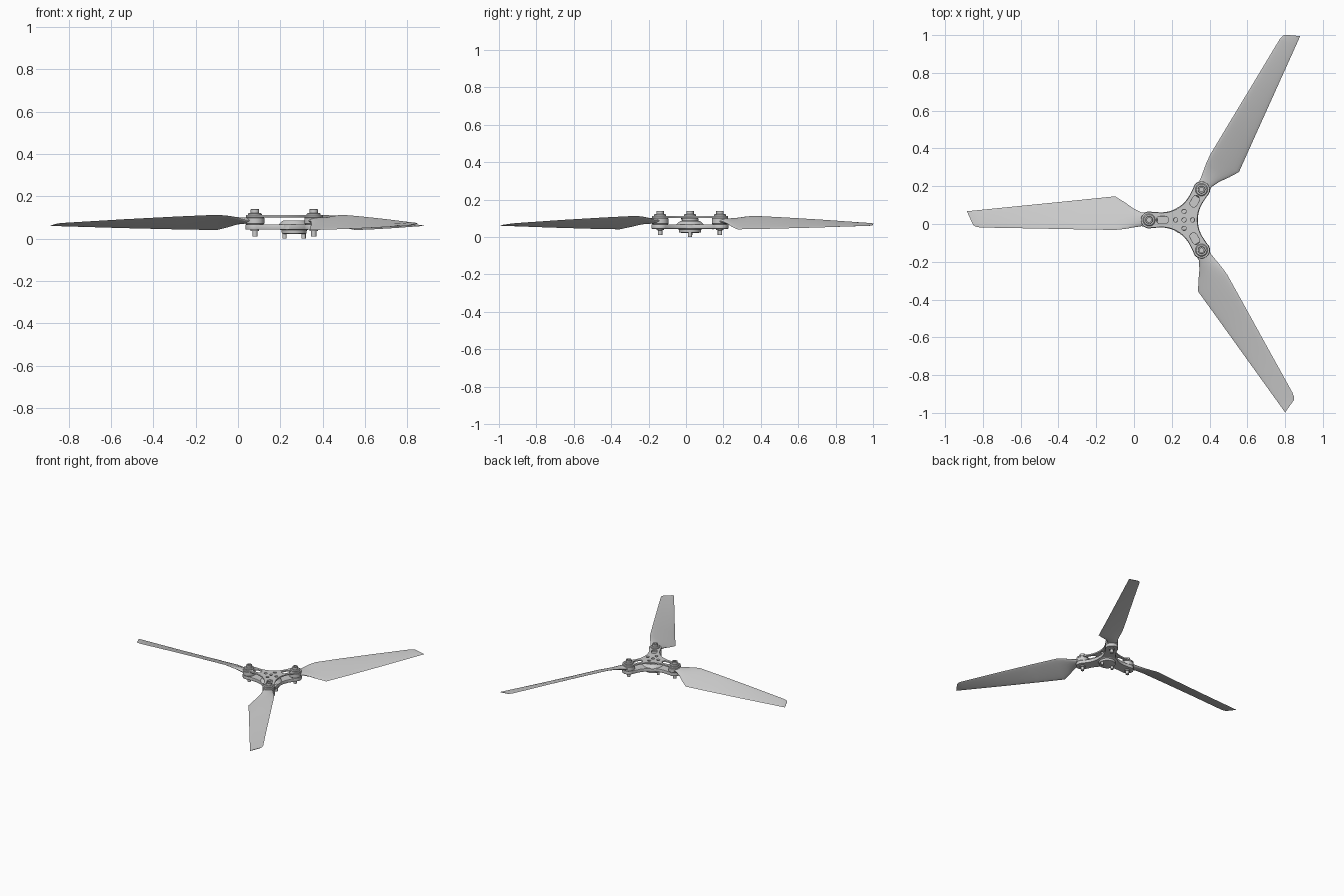
import bpy, bmesh
from math import sin, cos, pi, radians, sqrt
from mathutils import Vector, Matrix

if "Cube" in bpy.data.objects:
    bpy.data.objects.remove(bpy.data.objects["Cube"])

CX, CY = 0.265, 0.0215       # hub axis
ARM = 0.185                  # hub axis to blade pivot
ANGLES = [radians(a) for a in (60, 180, 300)]


def polar(r, a):
    return r * cos(a), r * sin(a)


def finish(name, bm, matrix, angle=30):
    bmesh.ops.recalc_face_normals(bm, faces=bm.faces)
    me = bpy.data.meshes.new(name)
    bm.to_mesh(me)
    bm.free()
    ob = bpy.data.objects.new(name, me)
    bpy.context.collection.objects.link(ob)
    ob.matrix_world = matrix
    smooth(ob, angle)
    return ob


def smooth(ob, angle=30):
    bpy.ops.object.select_all(action='DESELECT')
    ob.select_set(True)
    bpy.context.view_layer.objects.active = ob
    bpy.ops.object.shade_smooth_by_angle(angle=radians(angle))


def skin(bm, rings):
    # closed rings joined into a capped tube
    vs = [[bm.verts.new(p) for p in ring] for ring in rings]
    n = len(vs[0])
    for a, b in zip(vs, vs[1:]):
        for i in range(n):
            j = (i + 1) % n
            bm.faces.new((a[i], a[j], b[j], b[i]))
    bm.faces.new(vs[0])
    bm.faces.new(vs[-1])


def lathe(name, profile, x, y, n=32):
    bm = bmesh.new()
    skin(bm, [[(r * cos(2 * pi * i / n), r * sin(2 * pi * i / n), z)
               for i in range(n)] for r, z in profile])
    return finish(name, bm, Matrix.Translation((x, y, 0)))


def plate(name, outlines, z0, z1, bevel=0.002):
    # flat plate from closed outlines, inner ones become holes
    cu = bpy.data.curves.new(name, 'CURVE')
    cu.dimensions = '2D'
    cu.fill_mode = 'BOTH'
    cu.extrude = (z1 - z0) / 2 - bevel
    cu.bevel_depth = bevel
    cu.bevel_resolution = 1
    cu.offset = -bevel
    for pts in outlines:
        sp = cu.splines.new('POLY')
        sp.points.add(len(pts) - 1)
        for p, (x, y) in zip(sp.points, pts):
            p.co = (x, y, 0, 1)
        sp.use_cyclic_u = True
    ob = bpy.data.objects.new(name, cu)
    bpy.context.collection.objects.link(ob)
    ob.location = (CX, CY, (z0 + z1) / 2)
    bpy.ops.object.select_all(action='DESELECT')
    ob.select_set(True)
    bpy.context.view_layer.objects.active = ob
    bpy.ops.object.convert(target='MESH')
    smooth(bpy.context.view_layer.objects.active)


def y_outline(half, cap, waist):
    # three arms joined by concave arcs, with round ends
    d = (waist - half) / (1 - sin(pi / 3))
    rad = d - waist
    pts = []
    for a in ANGLES:
        px, py = polar(ARM, a)
        t0 = pi - math_asin(half / cap) - 0.15
        for i in range(25):
            x, y = polar(cap, a - t0 + 2 * t0 * i / 24)
            pts.append((px + x, py + y))
        m = a + pi / 3
        ox, oy = polar(d, m)
        for i in range(17):
            x, y = polar(rad, m + pi - radians(-30 + 60 * i / 16) * -1)
            pts.append((ox + x, oy + y, i))
        # arc must run from this arm towards the next one
        arc = [p[:2] for p in pts[-17:]]
        end = Vector(pts[-18][:2])
        if (Vector(arc[0]) - end).length > (Vector(arc[-1]) - end).length:
            arc.reverse()
        pts[-17:] = arc
    return pts


def math_asin(v):
    from math import asin
    return asin(min(1, v))


def circle(x, y, r, n=20):
    return [(x + r * cos(2 * pi * i / n), y + r * sin(2 * pi * i / n)) for i in range(n)]


def slot(a, r0, r1, w):
    pts = []
    for c, s in ((r1 - w, -pi / 2), (r0 + w, pi / 2)):
        for i in range(11):
            x, y = polar(w, s + pi * i / 10)
            x += c
            pts.append((x * cos(a) - y * sin(a), x * sin(a) + y * cos(a)))
    return pts


# hub plates
holes = [circle(*polar(0.045, k * pi / 2), 0.011) for k in range(4)] + [circle(0, 0, 0.011)]
slots = [slot(a, 0.082, 0.146, 0.019) for a in ANGLES]
plate("top_hub_plate", [y_outline(0.038, 0.043, 0.07)] + holes + slots, 0.101, 0.112)
plate("lower_hub_plate", [y_outline(0.040, 0.045, 0.073)], 0.044, 0.068)

# central boss with its two locating pins
lathe("hub_boss", [(0.045, 0.022), (0.058, 0.025), (0.06, 0.04), (0.075, 0.046), (0.075, 0.066),
                   (0.062, 0.078), (0.052, 0.086), (0.04, 0.087)], CX, CY, 48)
for s in (-1, 1):
    lathe("locating_pin", [(0.009, 0), (0.01, 0.001), (0.01, 0.04)], CX + s * 0.045, CY, 20)

# blade pivots: knuckle, bolt with recessed head, washer, lower pin
for a in ANGLES:
    x, y = polar(ARM, a)
    x, y = x + CX, y + CY
    lathe("blade_knuckle", [(0.041, 0.068), (0.044, 0.071), (0.044, 0.098), (0.041, 0.101)], x, y)
    lathe("pivot_washer", [(0.033, 0.111), (0.033, 0.117), (0.028, 0.122), (0.02, 0.122)], x, y)
    lathe("pivot_bolt", [(0.011, 0.01), (0.012, 0.011), (0.012, 0.036), (0.02, 0.037), (0.02, 0.138),
                         (0.018, 0.14), (0.011, 0.14), (0.011, 0.13)], x, y)

# blade: lead (r, side, z), trail (r, side, z), thickness
STATIONS = [
    ((.190, -.040, .085), (.190, .040, .085), .030),
    ((.225, -.039, .083), (.225, .033, .088), .028),
    ((.270, -.062, .070), (.270, .040, .099), .020),
    ((.315, -.094, .054), (.315, .048, .108), .014),
    ((.365, -.125, .041), (.365, .053, .113), .010),
    ((.550, -.106, .044), (.550, .050, .105), .009),
    ((.800, -.081, .050), (.800, .045, .092), .007),
    ((1.09, -.052, .059), (1.08, .040, .075), .005),
    ((1.13, -.048, .060), (1.105, .035, .073), .004),
    ((1.15, -.046, .061), (1.117, .026, .071), .003)]
for a in ANGLES:
    rings = []
    for lead, trail, t in STATIONS:
        L, T = Vector(lead), Vector(trail)
        ring = []
        for i in range(20):
            ang = 2 * pi * i / 20
            u = (1 - cos(ang)) / 2
            p = L.lerp(T, u)
            p.z += t / 2 * sin(ang)
            ring.append(p)
        rings.append(ring)
    bm = bmesh.new()
    skin(bm, rings)
    finish("blade", bm, Matrix.Translation((CX, CY, 0)) @ Matrix.Rotation(a, 4, 'Z'), 40)
